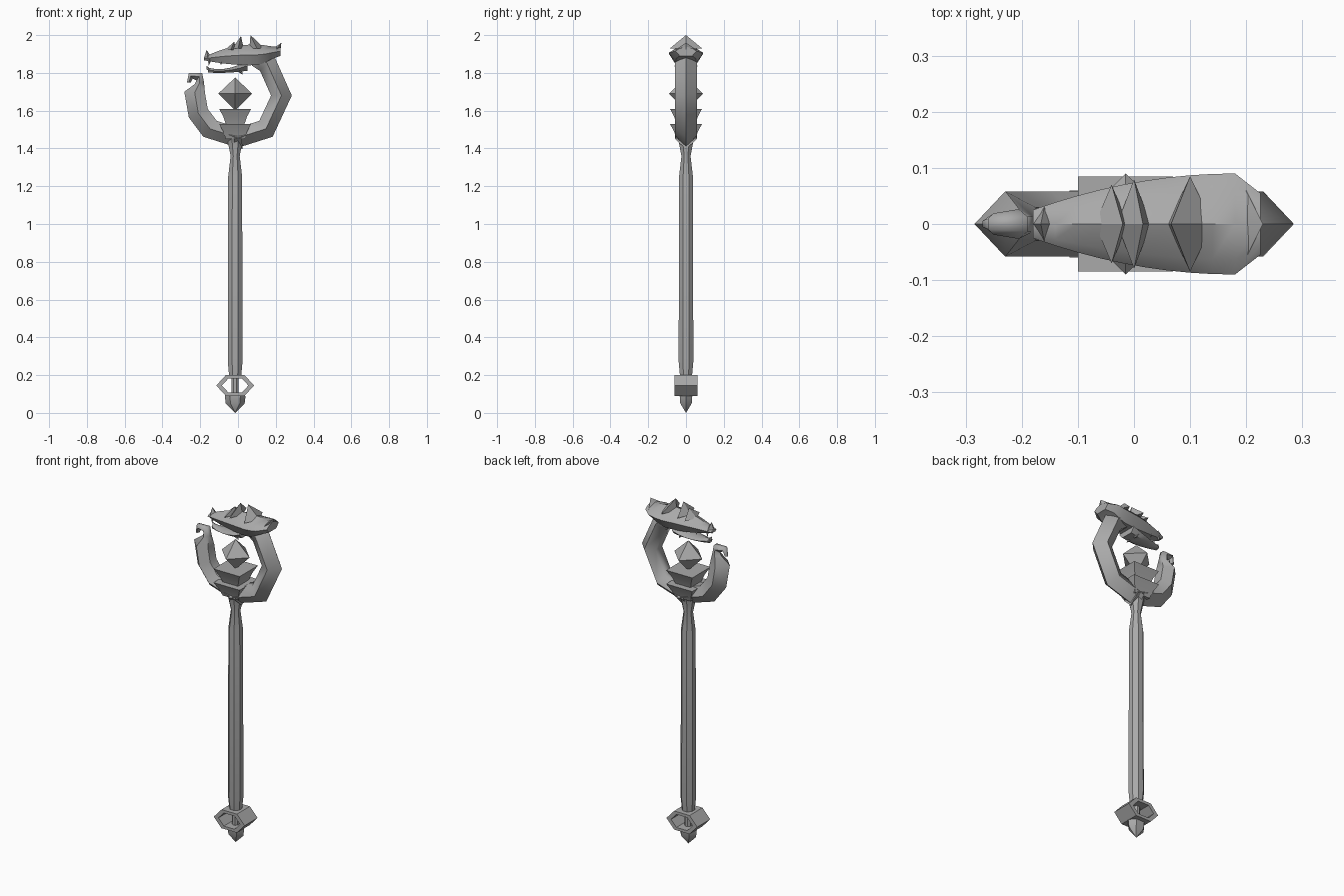
import bpy, bmesh, math

cube = bpy.data.objects.get("Cube")
if cube:
    bpy.data.objects.remove(cube, do_unlink=True)

shaft_x = -0.015
hoop_z = 1.68
hoop_outer, hoop_inner = 0.285, 0.175

grey = bpy.data.materials.new("stone grey")
grey.use_nodes = True
colour = (0.4, 0.4, 0.4, 1)
grey.diffuse_color = colour
grey.node_tree.nodes["Principled BSDF"].inputs["Base Color"].default_value = colour


def loft(name, rings, angle=35, closed=False):
    """Skin a row of equal rings, then either cap the ends or join them."""
    bm = bmesh.new()
    rows = [[bm.verts.new(point) for point in ring] for ring in rings]
    following = rows[1:]
    if closed:
        following.append(rows[0])
    else:
        bm.faces.new(rows[0])
        bm.faces.new(rows[-1])
    for row, after in zip(rows, following):
        for i in range(len(row)):
            bm.faces.new((row[i - 1], row[i], after[i], after[i - 1]))
    bmesh.ops.remove_doubles(bm, verts=bm.verts, dist=0.0001)
    bmesh.ops.recalc_face_normals(bm, faces=bm.faces)
    mesh = bpy.data.meshes.new(name)
    bm.to_mesh(mesh)
    bm.free()
    mesh.materials.append(grey)
    part = bpy.data.objects.new(name, mesh)
    bpy.context.collection.objects.link(part)
    bpy.ops.object.select_all(action='DESELECT')
    part.select_set(True)
    bpy.context.view_layer.objects.active = part
    bpy.ops.object.shade_smooth_by_angle(angle=math.radians(angle))


def turned(name, profile, sides, turn=0.0, depth=1.0, angle=35):
    """Turn a profile of (radius, height) about the shaft axis."""
    spokes = [turn + math.tau * i / sides for i in range(sides)]
    loft(name, [[(shaft_x + radius * math.cos(spoke), depth * radius * math.sin(spoke), height)
                 for spoke in spokes] for radius, height in profile], angle)


def ridged_section(outer, inner):
    """Five-sided limb section with a sharp outer ridge."""
    (outer_x, outer_z), (inner_x, inner_z) = outer, inner
    width = math.dist(outer, inner) * 0.53
    middle_x, middle_z = (outer_x + inner_x) / 2, (outer_z + inner_z) / 2
    return [(outer_x, 0, outer_z), (middle_x, width, middle_z), (inner_x, width / 2, inner_z),
            (inner_x, -width / 2, inner_z), (middle_x, -width, middle_z)]


def hoop_sections(degrees):
    """Limb sections at the given angles round the hoop."""
    sections = []
    for degree in degrees:
        c, s = math.cos(math.radians(degree)), math.sin(math.radians(degree))
        sections.append(ridged_section(*[(radius * c, hoop_z + radius * s)
                                         for radius in (hoop_outer, hoop_inner)]))
    return sections


def skull_section(x, width, top, bottom):
    """Roofed head section, widest about halfway up."""
    middle = (top + bottom) / 2
    shoulder = (top + middle) / 2
    half = [(width * 0.7, shoulder), (width, middle), (width * 0.6, bottom)]
    return ([(x, 0, top)] + [(x, y, z) for y, z in half]
            + [(x, -y, z) for y, z in reversed(half)])


def spike(name, base, size, tip):
    """Thorn from a diamond base to a point."""
    x, y, z = base
    length, width = size
    diamond = [(x + length, y, z), (x, y + width, z), (x - length, y, z), (x, y - width, z)]
    loft(name, [diamond, [tip] * len(diamond)], 30)


# Shaft with a waist under the hoop, and the pommel
turned("shaft", [(0.02, 0.1), (0.02, 0.2), (0.035, 0.2), (0.042, 0.27), (0.04, 1.25),
                 (0.026, 1.36), (0.045, 1.45)], 8, math.pi / 8)
turned("pommel", [(0, 0), (0.05, 0.05), (0.055, 0.09), (0.03, 0.1)], 6, depth=0.7)

# Open six-sided cage
cage_rings = []
for i in range(6):
    c, s = math.cos(math.tau * i / 6), math.sin(math.tau * i / 6)
    cage_rings.append([(shaft_x + radius * c, y, 0.145 + radius * s * 0.63)
                       for radius, y in ((0.1, -0.06), (0.1, 0.06), (0.07, 0.06), (0.07, -0.06))])
loft("pommel_cage", cage_rings, closed=True)

# Two flared square sockets and the crystal above them
for name, base in (("lower_socket", 1.45), ("upper_socket", 1.53)):
    turned(name, [(0.07, base), (0.09, base + 0.04), (0.12, base + 0.08)], 4, math.pi / 4)
turned("crystal", [(0, 1.6), (0.09, 1.69), (0, 1.775)], 4, angle=60)

# Neck on one side of the hoop, hooked tail on the other
loft("neck", hoop_sections((-95, -50, 0, 48, 65)), 60)
hook = [((-0.23, 1.74), (-0.18, 1.75)), ((-0.22, 1.76), (-0.19, 1.8)),
        ((-0.24, 1.77), (-0.26, 1.8)), ((-0.25, 1.75), (-0.27, 1.75))]
loft("hooked_tail", hoop_sections((-85, -130, -156, -184))
     + [ridged_section(*pair) for pair in hook], 60)

# Head, swelling from the snout to the cheeks
head_rings = []
head_steps = 9
for i in range(head_steps + 1):
    x = -0.18 + 0.36 * i / head_steps
    behind = x - 0.08
    head_rings.append(skull_section(x, 0.09 - (x - 0.18) ** 2 / 2, 1.95 - behind ** 2,
                                    1.84 + 0.4 * behind ** 2 + 3 * max(behind, 0) ** 2))
head_rings.append(skull_section(0.225, 0.055, 1.94, 1.89))
loft("head", head_rings)

# Lower jaw, narrowing towards the tip
jaw_rings = []
jaw_steps = 5
for i in range(jaw_steps + 1):
    x = -0.16 + 0.21 * i / jaw_steps
    curve = (x + 0.1) ** 2
    jaw_rings.append(skull_section(x, 0.06 - (x - 0.05) ** 2, 1.82 + 2 * curve, 1.8 + curve / 2))
loft("lower_jaw", jaw_rings)

# Crest plates, snout horn, rear horn and jaw tip
spike("brow_plate", (-0.04, 0, 1.92), (0.03, 0.07), (-0.02, 0, 1.965))
spike("front_crest", (0, 0, 1.93), (0.03, 0.08), (0.016, 0, 1.995))
spike("rear_crest", (0.1, 0, 1.93), (0.04, 0.085), (0.066, 0, 2))
spike("rear_horn", (0.2, 0, 1.92), (0.025, 0.06), (0.23, 0, 1.96))
spike("snout_horn", (-0.16, 0, 1.88), (0.02, 0.03), (-0.166, 0, 1.922))
spike("jaw_tip", (-0.15, 0, 1.815), (0.015, 0.02), (-0.168, 0, 1.838))

# Paired teeth and chin thorns
for label, side in (("left", -1), ("right", 1)):
    spike(label + "_fang", (-0.15, side * 0.02, 1.87), (0.01, 0.01), (-0.155, side * 0.02, 1.84))
    spike(label + "_tooth", (-0.09, side * 0.03, 1.865), (0.01, 0.01), (-0.09, side * 0.03, 1.84))
    spike(label + "_chin_thorn", (0, side * 0.03, 1.82), (0.02, 0.02), (0.025, side * 0.03, 1.79))
